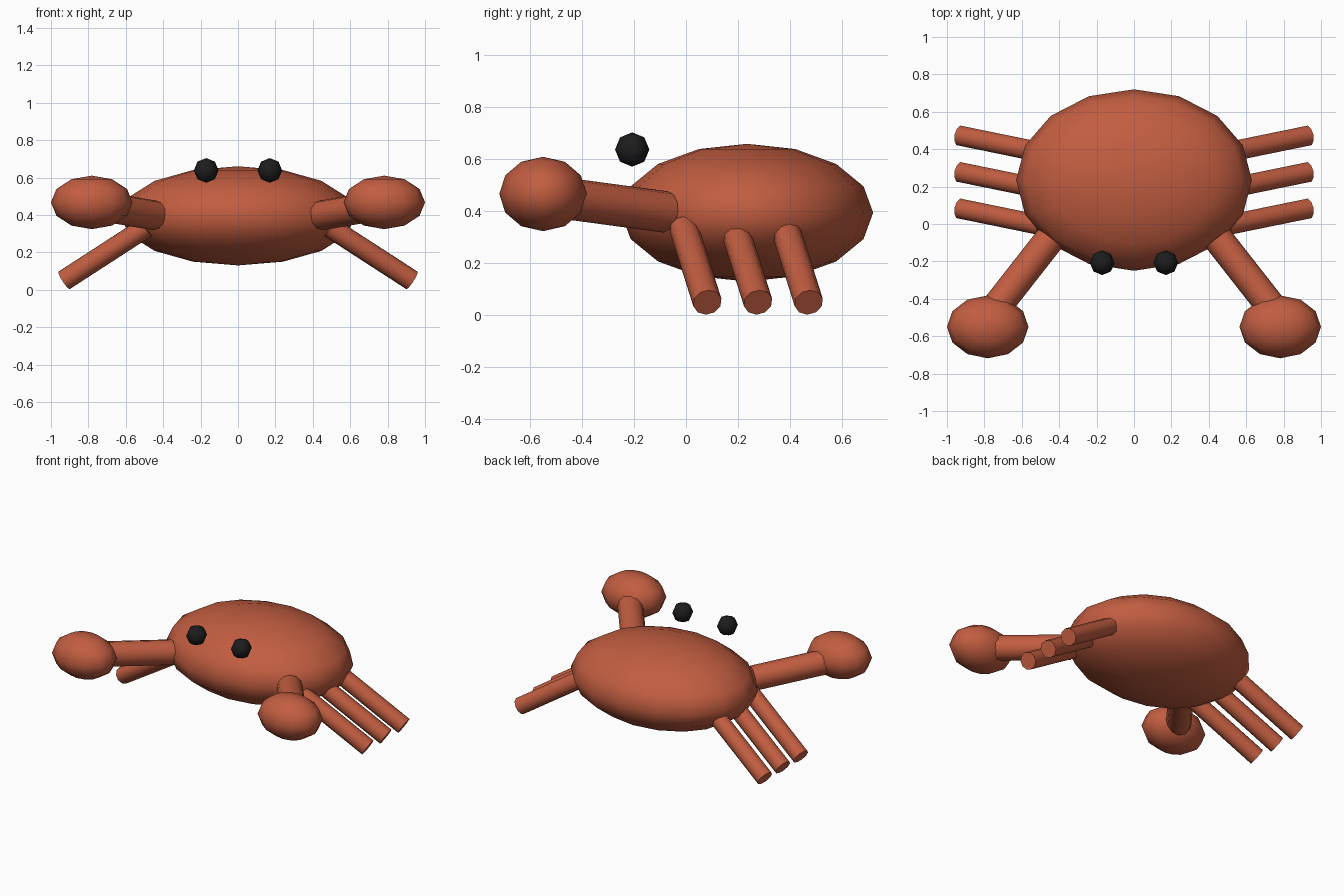
import bpy
import math
from mathutils import Vector

if "Cube" in bpy.data.objects:
    bpy.data.objects.remove(bpy.data.objects["Cube"])


def material(name, color):
    mat = bpy.data.materials.new(name)
    mat.diffuse_color = color
    mat.use_nodes = True
    mat.node_tree.nodes["Principled BSDF"].inputs["Base Color"].default_value = mat.diffuse_color
    return mat


shell = material("shell_red", (0.54, 0.11, 0.052, 1))
black = material("eye_black", (0.012, 0.012, 0.013, 1))


def finish(name, mat, angle):
    ob = bpy.context.object
    ob.name = name
    ob.data.materials.append(mat)
    bpy.ops.object.transform_apply(location=False, rotation=True, scale=True)
    bpy.ops.object.shade_smooth_by_angle(angle=math.radians(angle))
    return ob


def ellipsoid(name, center, radii, segments, rings, mat):
    bpy.ops.mesh.primitive_uv_sphere_add(segments=segments, ring_count=rings,
                                         radius=1, location=center)
    bpy.context.object.scale = radii
    return finish(name, mat, 80)


def limb(name, start, end, radius, sides, mat):
    a, b = Vector(start), Vector(end)
    d = b - a
    bpy.ops.mesh.primitive_cylinder_add(vertices=sides, radius=radius,
                                        depth=d.length, location=(a + b) / 2)
    bpy.context.object.rotation_euler = d.to_track_quat('Z', 'Y').to_euler()
    return finish(name, mat, 50)


# Body shell
ellipsoid("body", (0, 0.235, 0.395), (0.63, 0.485, 0.265), 16, 8, shell)

for side, s in (("left", 1), ("right", -1)):
    # Eye
    ellipsoid(f"{side}_eye", (s * 0.17, -0.207, 0.638), (0.066,) * 3, 8, 4, black)
    # Claw arm and claw
    limb(f"{side}_arm", (s * 0.45, -0.08, 0.398), (s * 0.74, -0.45, 0.448),
         0.08, 12, shell)
    ellipsoid(f"{side}_claw", (s * 0.782, -0.55, 0.467),
              (0.218, 0.168, 0.143), 12, 6, shell)
    # Walking legs
    for i in range(3):
        y = 0.082 + 0.195 * i
        limb(f"{side}_leg_{i + 1}", (s * 0.49, y - 0.09, 0.335),
             (s * 0.93, y, 0.05), 0.056, 10, shell)
